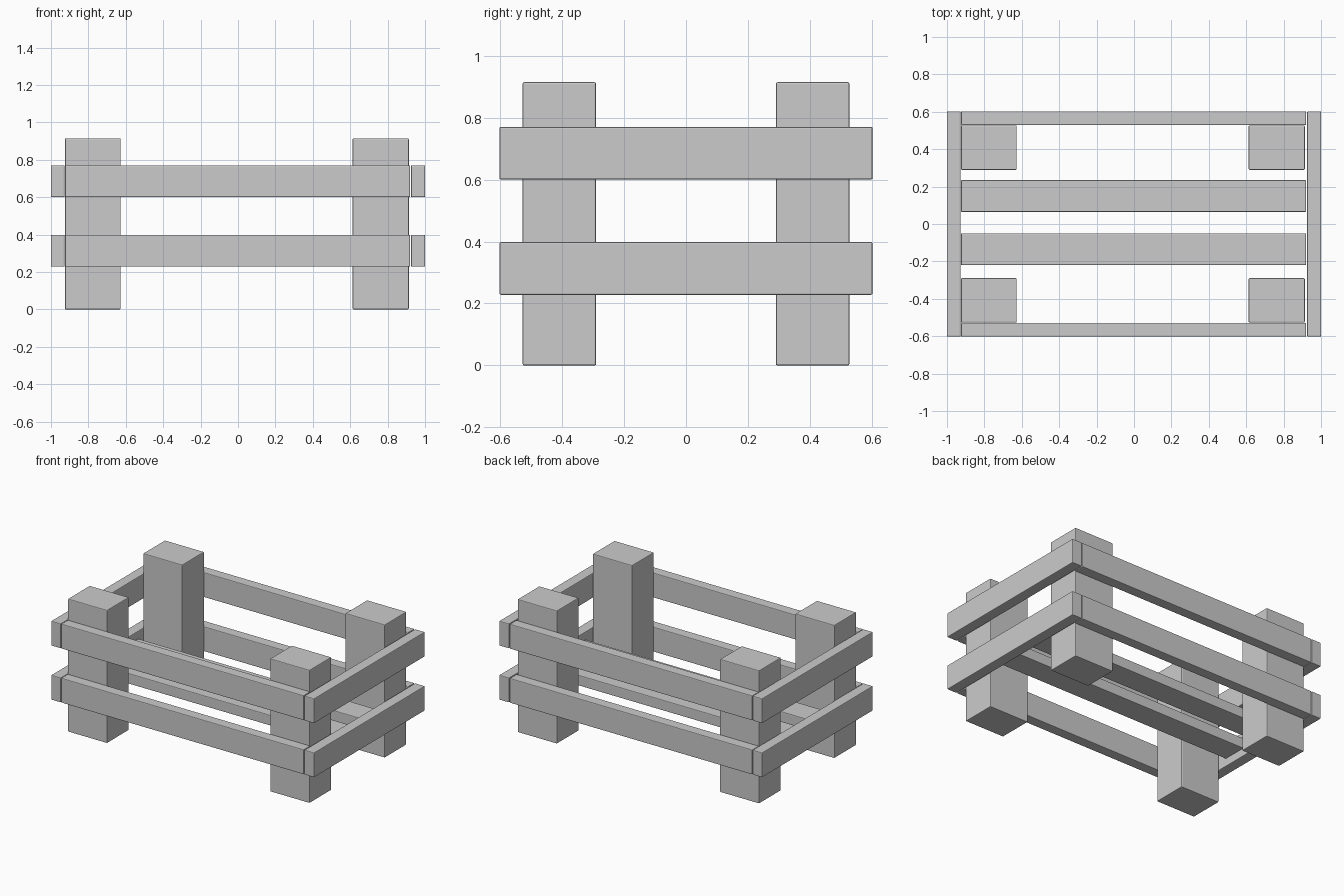
import bpy

if "Cube" in bpy.data.objects:
    bpy.data.objects.remove(bpy.data.objects["Cube"])


def board(name, x, y, z):
    """Softly bevelled box spanning the given (min, max) ranges."""
    bpy.ops.mesh.primitive_cube_add(
        size=1, location=[(a + b) / 2 for a, b in (x, y, z)])
    ob = bpy.context.object
    ob.name = name
    ob.scale = [b - a for a, b in (x, y, z)]
    bpy.ops.object.transform_apply(location=False, rotation=False, scale=True)
    bevel = ob.modifiers.new("edge_bevel", 'BEVEL')
    bevel.width = 0.005
    bevel.segments = 2
    return ob


def span(side, near, far):
    """Range mirrored to the negative or positive side."""
    return tuple(sorted((side * near, side * far)))


LONG_X = (-0.925, 0.92)
LEVELS = {"lower": (0.228, 0.398), "upper": (0.6, 0.77)}

# Corner posts
for side, x in (("left", (-0.925, -0.627)), ("right", (0.613, 0.913))):
    for end, s in (("front", -1), ("back", 1)):
        board(f"{end}_{side}_post", x, span(s, 0.29, 0.527), (0, 0.914))

for level, z in LEVELS.items():
    # Long rails
    for end, s in (("front", -1), ("back", 1)):
        board(f"{level}_{end}_rail", LONG_X, span(s, 0.529, 0.602), z)
    # End rails
    for side, x in (("left", (-1, -0.927)), ("right", (0.925, 1))):
        board(f"{level}_{side}_rail", x, (-0.602, 0.602), z)

# Floor slats: same boards laid flat at mid height of the lower rails
for end, y in (("front", (-0.22, -0.05)), ("back", (0.065, 0.235))):
    board(f"{end}_floor_slat", LONG_X, y, (0.278, 0.35))
